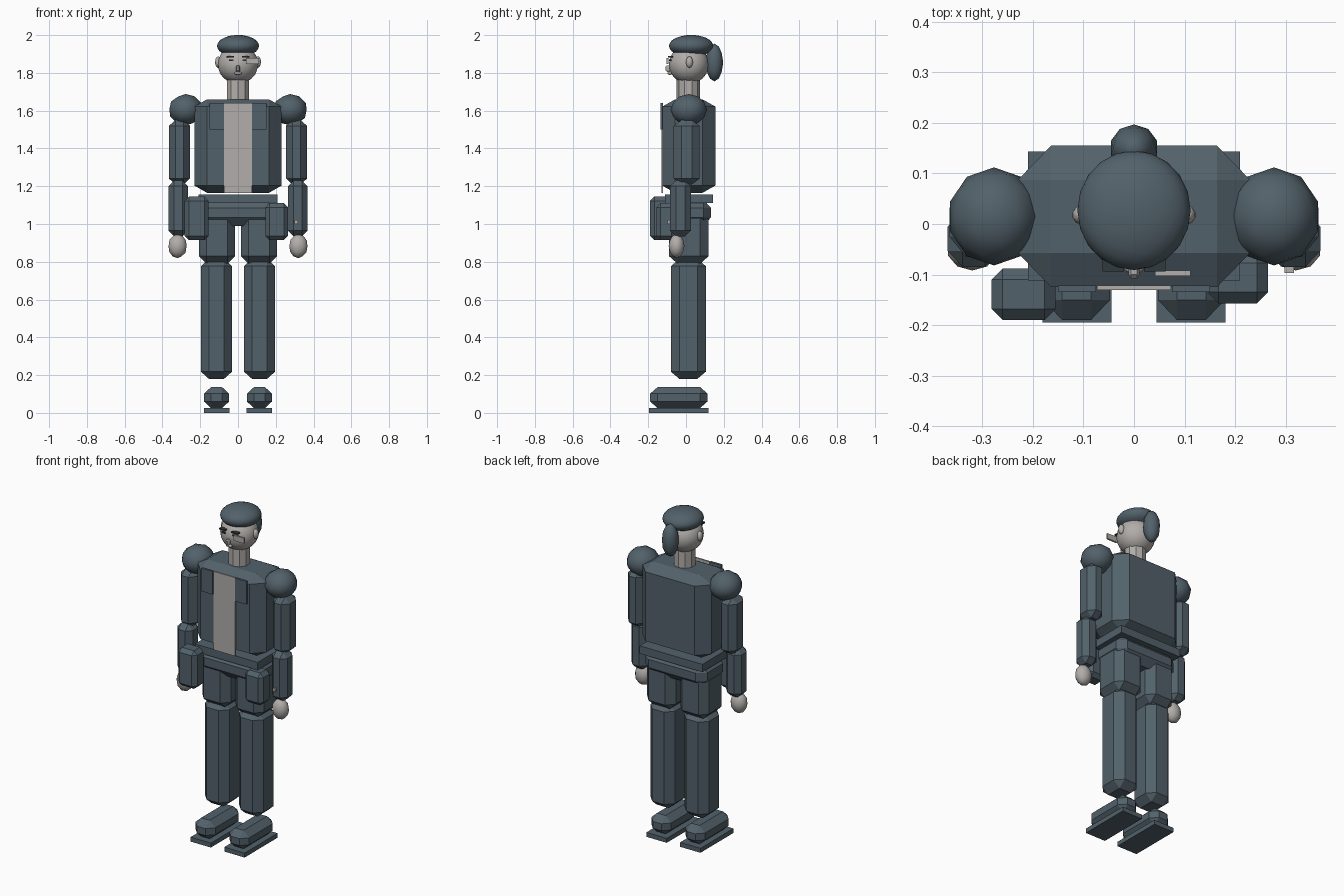
import bpy, bmesh, math
from mathutils import Vector

cube = bpy.data.objects.get("Cube")
if cube:
    bpy.data.objects.remove(cube, do_unlink=True)


def material(name, rgb):
    m = bpy.data.materials.new(name)
    m.use_nodes = True
    m.diffuse_color = (*rgb, 1)
    m.node_tree.nodes["Principled BSDF"].inputs["Base Color"].default_value = (*rgb, 1)
    return m


slate = material("slate cloth", (0.085, 0.12, 0.145))
skin = material("pale grey", (0.44, 0.42, 0.40))
dark = material("dark detail", (0.03, 0.04, 0.05))


def finish(bm, name, mat, smooth=False):
    bmesh.ops.recalc_face_normals(bm, faces=bm.faces)
    for f in bm.faces:
        f.smooth = smooth
    mesh = bpy.data.meshes.new(name)
    bm.to_mesh(mesh)
    bm.free()
    mesh.materials.append(mat)
    ob = bpy.data.objects.new(name, mesh)
    bpy.context.collection.objects.link(ob)
    return ob


def box(name, x, y, z, mat=slate, bevel=None):
    """Box between (min, max) ranges, with a chamfer depth per axis."""
    lo, hi = Vector((x[0], y[0], z[0])), Vector((x[1], y[1], z[1]))
    size, mid = hi - lo, (hi + lo) / 2
    b = Vector(bevel) if bevel else Vector((1, 1, 1))
    bm = bmesh.new()
    bmesh.ops.create_cube(bm, size=1)
    for v in bm.verts:
        v.co = Vector([v.co[i] * size[i] / b[i] for i in range(3)])
    if bevel:
        bmesh.ops.bevel(bm, geom=bm.edges[:], offset=1, segments=1,
                        affect='EDGES', profile=0.5)
    for v in bm.verts:
        v.co = mid + Vector([v.co[i] * b[i] for i in range(3)])
    return finish(bm, name, mat)


def ball(name, centre, radii, mat=slate, detail=2):
    bm = bmesh.new()
    bmesh.ops.create_icosphere(bm, subdivisions=detail, radius=1)
    for v in bm.verts:
        v.co = Vector([centre[i] + v.co[i] * radii[i] for i in range(3)])
    return finish(bm, name, mat, True)


def side_range(s, a, b):
    return (a, b) if s > 0 else (-b, -a)


# Trunk
box("torso", (-0.23, 0.23), (-0.125, 0.155), (1.165, 1.66), bevel=(0.066, 0.068, 0.038))
box("shirt_front", (-0.073, 0.073), (-0.131, -0.122), (1.165, 1.64), skin)
box("belt", (-0.21, 0.21), (-0.112, 0.143), (1.11, 1.157))
box("pelvis", (-0.207, 0.207), (-0.1, 0.132), (0.99, 1.13), bevel=(0.05, 0.04, 0.045))
box("right_pouch", (-0.282, -0.155), (-0.19, -0.088), (0.915, 1.145), bevel=(0.022, 0.022, 0.022))
box("left_pouch", (0.145, 0.265), (-0.157, -0.055), (0.915, 1.11), bevel=(0.022, 0.022, 0.022))

# Limbs and paired details
for s, side in ((1, "left_"), (-1, "right_")):
    def pair(name, x, y, z, mat=slate, bevel=None):
        return box(side + name, side_range(s, *x), y, z, mat, bevel)

    pair("lapel", (0.075, 0.15), (-0.135, -0.122), (1.5, 1.64))
    pair("thigh", (0.016, 0.207), (-0.09, 0.12), (0.79, 1.07), bevel=(0.04, 0.045, 0.04))
    pair("lower_leg", (0.032, 0.196), (-0.08, 0.105), (0.18, 0.815), bevel=(0.042, 0.045, 0.038))
    pair("shoe", (0.047, 0.18), (-0.19, 0.114), (0.025, 0.137), bevel=(0.038, 0.04, 0.035))
    pair("sole", (0.045, 0.181), (-0.195, 0.12), (0, 0.027))
    pair("upper_arm", (0.255, 0.365), (-0.065, 0.072), (1.21, 1.55), bevel=(0.033, 0.04, 0.03))
    pair("forearm", (0.265, 0.369), (-0.085, 0.026), (0.935, 1.23), bevel=(0.03, 0.032, 0.03))
    ball(side + "shoulder", (s * 0.277, 0.015, 1.605), (0.091, 0.097, 0.083))
    ball(side + "hand", (s * 0.32, -0.05, 0.883), (0.05, 0.042, 0.064), skin)
    ball(side + "ear", (s * 0.105, 0.018, 1.857), (0.017, 0.019, 0.031), skin)
    pair("brow", (0.02, 0.062), (-0.094, -0.07), (1.882, 1.89), dark)
    pair("eye", (0.024, 0.048), (-0.09, -0.07), (1.863, 1.871), dark)

box("wrist_button", (0.298, 0.317), (-0.097, -0.08), (1.0, 1.02), skin)

# Neck and head
bm = bmesh.new()
bmesh.ops.create_cone(bm, cap_ends=True, segments=10, radius1=0.061, radius2=0.061, depth=0.14)
bmesh.ops.translate(bm, verts=bm.verts, vec=(0, 0.012, 1.71))
finish(bm, "neck", skin)
ball("head", (0, 0.015, 1.845), (0.107, 0.106, 0.103), skin, 3)
ball("hair_cap", (0, 0.027, 1.943), (0.112, 0.118, 0.058), slate, 3)
ball("ponytail", (0, 0.15, 1.855), (0.048, 0.047, 0.1))
box("nose", (-0.011, 0.011), (-0.108, -0.08), (1.805, 1.84), skin, (0.005, 0.008, 0.008))
ball("mouth", (0, -0.086, 1.798), (0.021, 0.012, 0.009), skin)
box("eyepiece", (0.042, 0.112), (-0.103, -0.092), (1.846, 1.879), skin)
